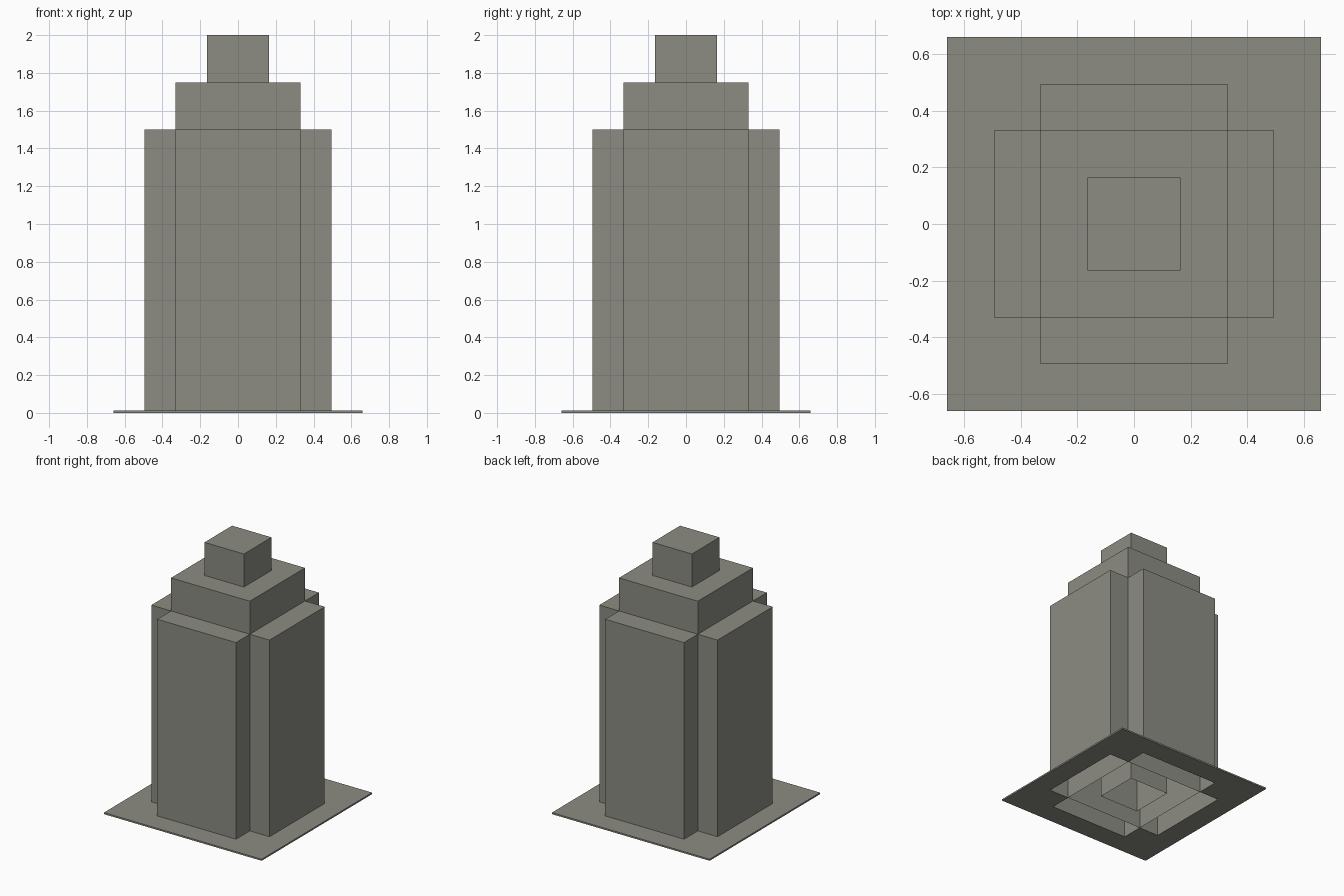
import bpy
import bmesh
from math import pi
from mathutils import Matrix, Vector

if "Cube" in bpy.data.objects:
    bpy.data.objects.remove(bpy.data.objects["Cube"], do_unlink=True)

UNIT = 0.165          # plan module of the stepped tower
PLATE_TOP = 0.012

stone = bpy.data.materials.new("warm_grey_stone")
stone.use_nodes = True
stone.diffuse_color = (0.265, 0.265, 0.23, 1)
stone.node_tree.nodes["Principled BSDF"].inputs["Base Color"].default_value = stone.diffuse_color


def finish(name, bm):
    mesh = bpy.data.meshes.new(name)
    bm.to_mesh(mesh)
    bm.free()
    mesh.materials.append(stone)
    obj = bpy.data.objects.new(name, mesh)
    bpy.context.collection.objects.link(obj)
    return obj


def hollow_block(name, x0, x1, half_y, top, open_dirs, turn=0.0):
    """Box standing on the ground, without the faces that look along open_dirs."""
    bm = bmesh.new()
    size = Vector((x1 - x0, 2 * half_y, top))
    place = Matrix.Translation(((x0 + x1) / 2, 0, top / 2)) @ Matrix.Diagonal(size.to_4d())
    bmesh.ops.create_cube(bm, size=1, matrix=place)
    bm.normal_update()
    gone = [f for f in bm.faces if any(f.normal.dot(Vector(d)) > 0.9 for d in open_dirs)]
    bmesh.ops.delete(bm, geom=gone, context='FACES')
    bmesh.ops.rotate(bm, verts=bm.verts, matrix=Matrix.Rotation(turn, 3, 'Z'))
    return finish(name, bm)


DOWN, INWARD = (0, 0, -1), (-1, 0, 0)

# Central shaft and top block, both hollow down to the ground
hollow_block("shaft", -2 * UNIT, 2 * UNIT, 2 * UNIT, 1.75, [DOWN])
hollow_block("top_block", -UNIT, UNIT, UNIT, 2.0, [DOWN])

# Four wings around the shaft
for i, side in enumerate(("left", "back", "right", "front")):
    hollow_block(side + "_wing", 2 * UNIT, 3 * UNIT, 2 * UNIT, 1.5, [DOWN, INWARD], i * pi / 2)

# Ground plate with a cross-shaped opening under the tower
bm = bmesh.new()
steps = (-4, -3, -2, 2, 3, 4)
grid = [[bm.verts.new((x * UNIT, y * UNIT, 0)) for y in steps] for x in steps]
for i in range(len(steps) - 1):
    for j in range(len(steps) - 1):
        inside = 0 < i < 4 and 0 < j < 4
        if not (inside and (i == 2 or j == 2)):
            bm.faces.new((grid[i][j], grid[i + 1][j], grid[i + 1][j + 1], grid[i][j + 1]))
bm.normal_update()
raised = bmesh.ops.extrude_face_region(bm, geom=bm.faces[:], use_keep_orig=True)
moved = [g for g in raised["geom"] if isinstance(g, bmesh.types.BMVert)]
bmesh.ops.translate(bm, verts=moved, vec=(0, 0, PLATE_TOP))
bmesh.ops.recalc_face_normals(bm, faces=bm.faces[:])
finish("ground_plate", bm)
